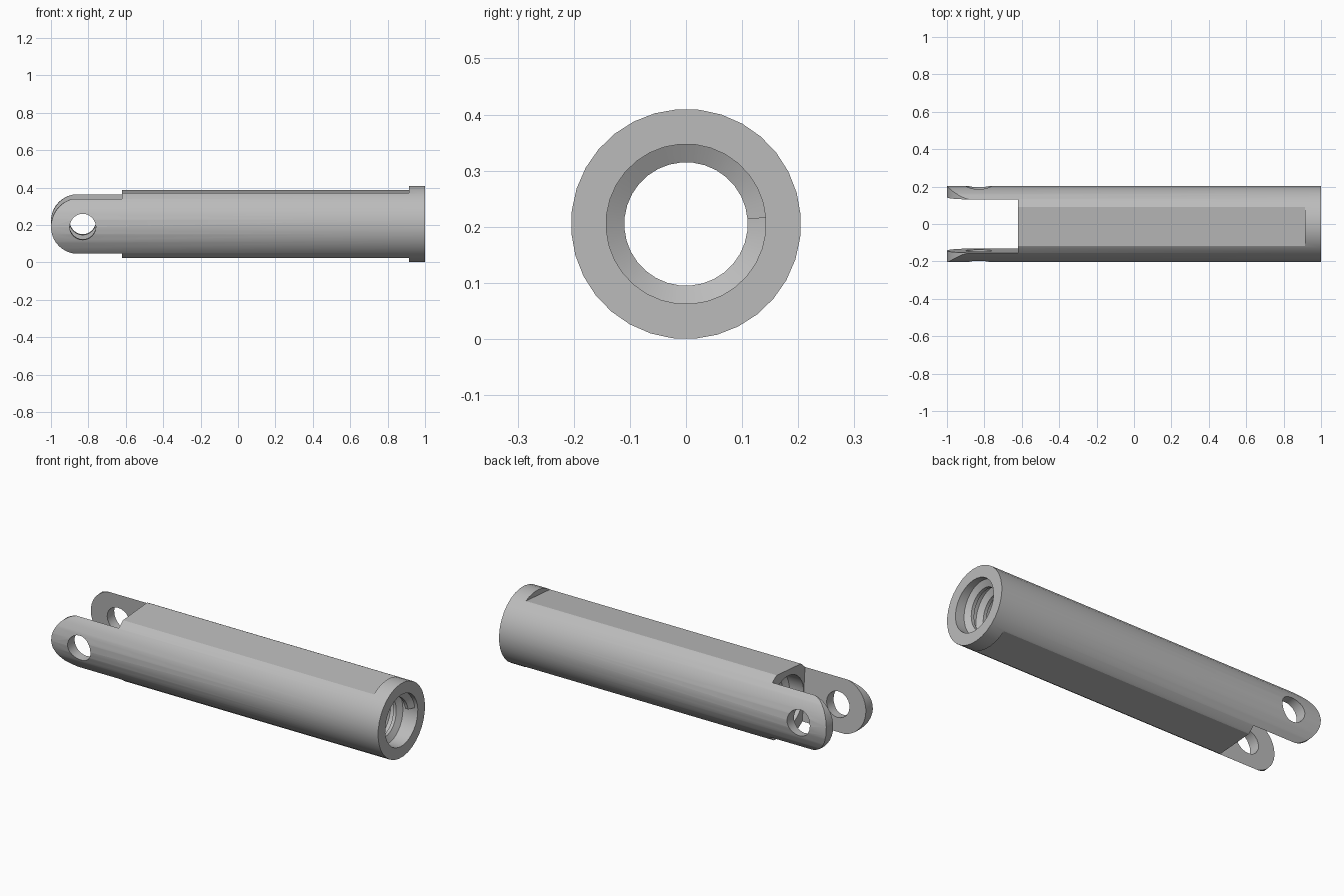
import bpy
import bmesh
from math import sin, cos, pi, radians
from mathutils import Matrix

cube = bpy.data.objects.get("Cube")
if cube:
    bpy.data.objects.remove(cube, do_unlink=True)

RADIUS, BORE, THREAD = 0.205, 0.143, 0.11
SLOT_X, COLLAR_X = -0.62, 0.915
TILT = radians(4.5)

steel = bpy.data.materials.new("grey_steel")
steel.use_nodes = True
GREY = (0.5, 0.5, 0.5, 1)
steel.diffuse_color = GREY
steel.node_tree.nodes["Principled BSDF"].inputs["Base Color"].default_value = GREY


def make(name, bm):
    bmesh.ops.recalc_face_normals(bm, faces=bm.faces)
    mesh = bpy.data.meshes.new(name)
    bm.to_mesh(mesh)
    bm.free()
    mesh.materials.append(steel)
    ob = bpy.data.objects.new(name, mesh)
    bpy.context.collection.objects.link(ob)
    return ob


def cylinder(name, radius, x0, x1, axis="X", sides=32, offset=0):
    bm = bmesh.new()
    turn = Matrix.Rotation(pi / 2, 4, "Y" if axis == "X" else "X")
    place = Matrix.Translation(((x0 + x1) / 2 if axis == "X" else offset, 0, 0))
    bmesh.ops.create_cone(bm, cap_ends=True, segments=sides, radius1=radius,
                          radius2=radius, depth=x1 - x0, matrix=place @ turn)
    return make(name, bm)


def box(name, lo, hi):
    bm = bmesh.new()
    bmesh.ops.create_cube(bm, size=1)
    for v in bm.verts:
        v.co = [a + (c + 0.5) * (b - a) for a, b, c in zip(lo, hi, v.co)]
    return make(name, bm)


def prism_y(name, profile, half):
    bm = bmesh.new()
    face = bm.faces.new([bm.verts.new((x, -half, z)) for x, z in profile])
    out = bmesh.ops.extrude_face_region(bm, geom=[face])["geom"]
    bmesh.ops.translate(bm, vec=(0, 2 * half, 0),
                        verts=[g for g in out if isinstance(g, bmesh.types.BMVert)])
    return make(name, bm)


def combine(ob, tool, operation="DIFFERENCE"):
    mod = ob.modifiers.new("cut", "BOOLEAN")
    mod.operation, mod.object, mod.solver = operation, tool, "EXACT"
    bpy.context.view_layer.objects.active = ob
    bpy.ops.object.modifier_apply(modifier=mod.name)
    bpy.data.objects.remove(tool, do_unlink=True)


# Tubular body with collar, flats and fork slot
body = cylinder("forked_sleeve", RADIUS, -1, 1)
for side in (-1, 1):
    z = sorted((side * 0.175, side * 0.4))
    combine(body, box("flat_cutter", (-0.66, -0.4, z[0]), (COLLAR_X, 0.4, z[1])))
combine(body, box("slot_cutter", (-1.2, -BORE, -0.4), (SLOT_X, BORE, 0.4)))
combine(body, cylinder("bore_cutter", BORE - 0.0005, -0.8, 1.2))

# Rounded fork tips and pin holes
R = 0.15
tip = [(-1 + R - R * sin(a), R * cos(a)) for a in (pi * i / 20 for i in range(21))]
outline = tip + [(-0.7, -R), (-0.7, -0.4), (1.2, -0.4), (1.2, 0.4), (-0.7, 0.4), (-0.7, R)]
combine(body, prism_y("tip_shape", outline, 0.5), "INTERSECT")
combine(body, cylinder("pin_cutter", 0.07, -0.5, 0.5, "Y", 24, -0.83))

# Helical internal thread
PITCH, SIDES = 0.075, 32
TURNS = 20
SECTION = [(-0.03, BORE + 0.005), (-0.009, THREAD), (0.009, THREAD), (0.03, BORE + 0.005)]
bm = bmesh.new()
previous = None
for i in range(TURNS * SIDES + 1):
    a = 2 * pi * i / SIDES
    x = 0.955 - PITCH * i / SIDES
    ring = [bm.verts.new((x + dx, r * cos(a), r * sin(a))) for dx, r in SECTION]
    if previous:
        for k in range(4):
            n = (k + 1) % 4
            bm.faces.new((previous[k], previous[n], ring[n], ring[k]))
    else:
        bm.faces.new(ring)
    previous = ring
bm.faces.new(previous)
thread = make("internal_thread", bm)

# Tilt about the long axis, rest on the ground, smooth the curved sides
placement = Matrix.Translation((0, 0, RADIUS)) @ Matrix.Rotation(TILT, 4, "X")
bpy.ops.object.select_all(action="DESELECT")
for ob in (body, thread):
    ob.data.transform(placement)
    ob.select_set(True)
bpy.context.view_layer.objects.active = body
bpy.ops.object.shade_smooth_by_angle(angle=radians(25))
